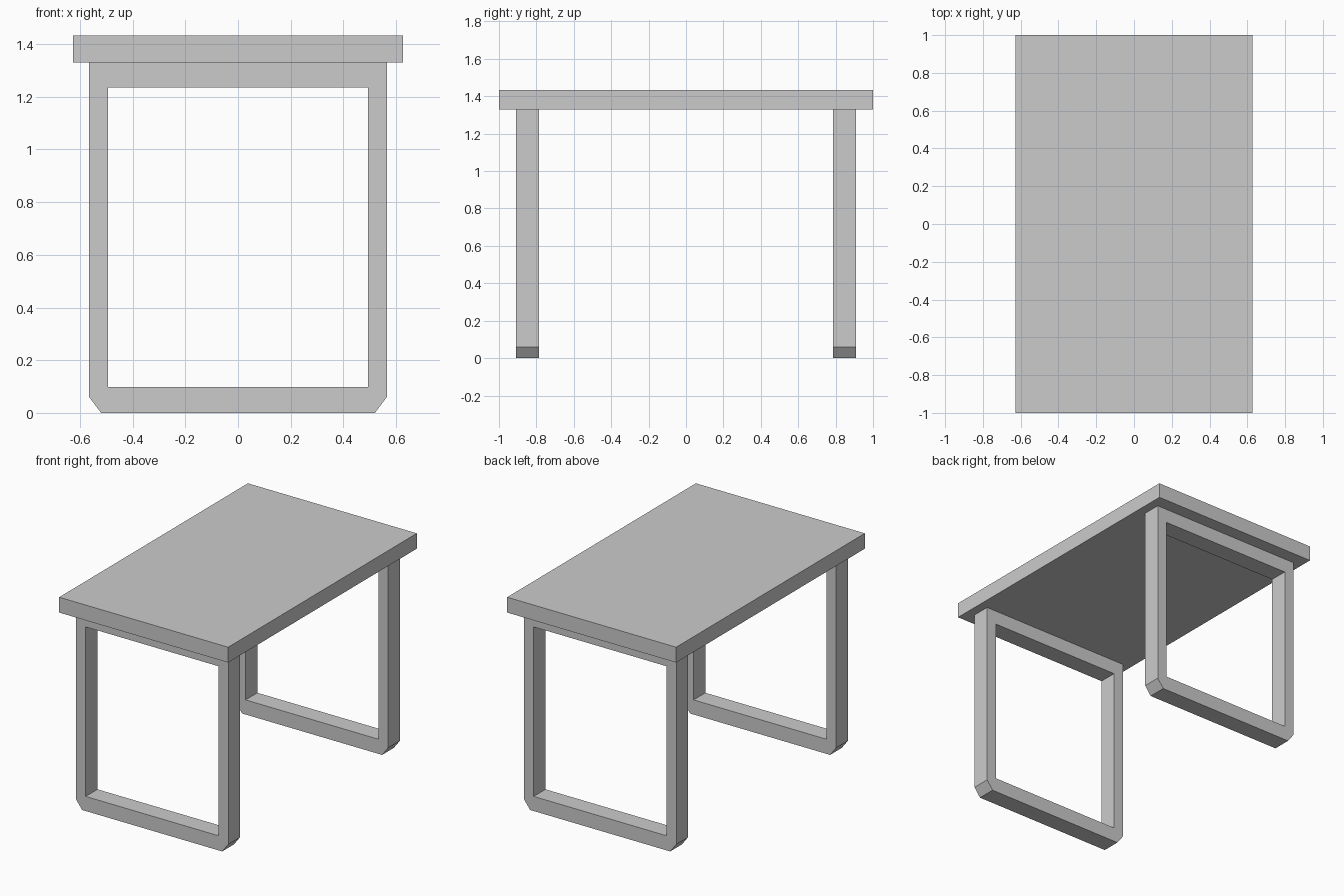
import bpy, bmesh

if "Cube" in bpy.data.objects:
    bpy.data.objects.remove(bpy.data.objects["Cube"])

TOP_Z, LEG_Z = 1.433, 1.33

# Table top: a plain slab
bpy.ops.mesh.primitive_cube_add(size=1, location=(0, 0, (TOP_Z + LEG_Z) / 2))
top = bpy.context.object
top.name = "table_top"
top.scale = (1.254, 2.0, TOP_Z - LEG_Z)
bpy.ops.object.transform_apply(location=False, rotation=False, scale=True)


def leg_frame(name, y0, y1):
    """Rectangular loop leg with chamfered lower outer corners."""
    outer = [(-0.52, 0), (0.52, 0), (0.565, 0.06), (0.565, LEG_Z),
             (-0.565, LEG_Z), (-0.565, 0.06)]
    inner = [(-0.493, 0.098), (0.493, 0.098), (0.493, 1.235), (-0.493, 1.235)]
    match = [0, 1, 1, 2, 3, 0]  # inner corner facing each outer corner
    bm = bmesh.new()
    o = [bm.verts.new((x, y0, z)) for x, z in outer]
    i = [bm.verts.new((x, y0, z)) for x, z in inner]
    for k in range(6):
        n = (k + 1) % 6
        ring = [o[k], o[n], i[match[n]]]
        if match[k] != match[n]:
            ring.append(i[match[k]])
        bm.faces.new(ring)
    # Thicken the flat loop along y
    ext = bmesh.ops.extrude_face_region(bm, geom=bm.faces[:], use_keep_orig=True)
    moved = [g for g in ext["geom"] if isinstance(g, bmesh.types.BMVert)]
    bmesh.ops.translate(bm, vec=(0, y1 - y0, 0), verts=moved)
    bmesh.ops.recalc_face_normals(bm, faces=bm.faces[:])
    mesh = bpy.data.meshes.new(name)
    bm.to_mesh(mesh)
    bm.free()
    obj = bpy.data.objects.new(name, mesh)
    bpy.context.collection.objects.link(obj)
    return obj


# Front and back leg frames
leg_frame("front_leg_frame", -0.91, -0.785)
leg_frame("back_leg_frame", 0.785, 0.91)
